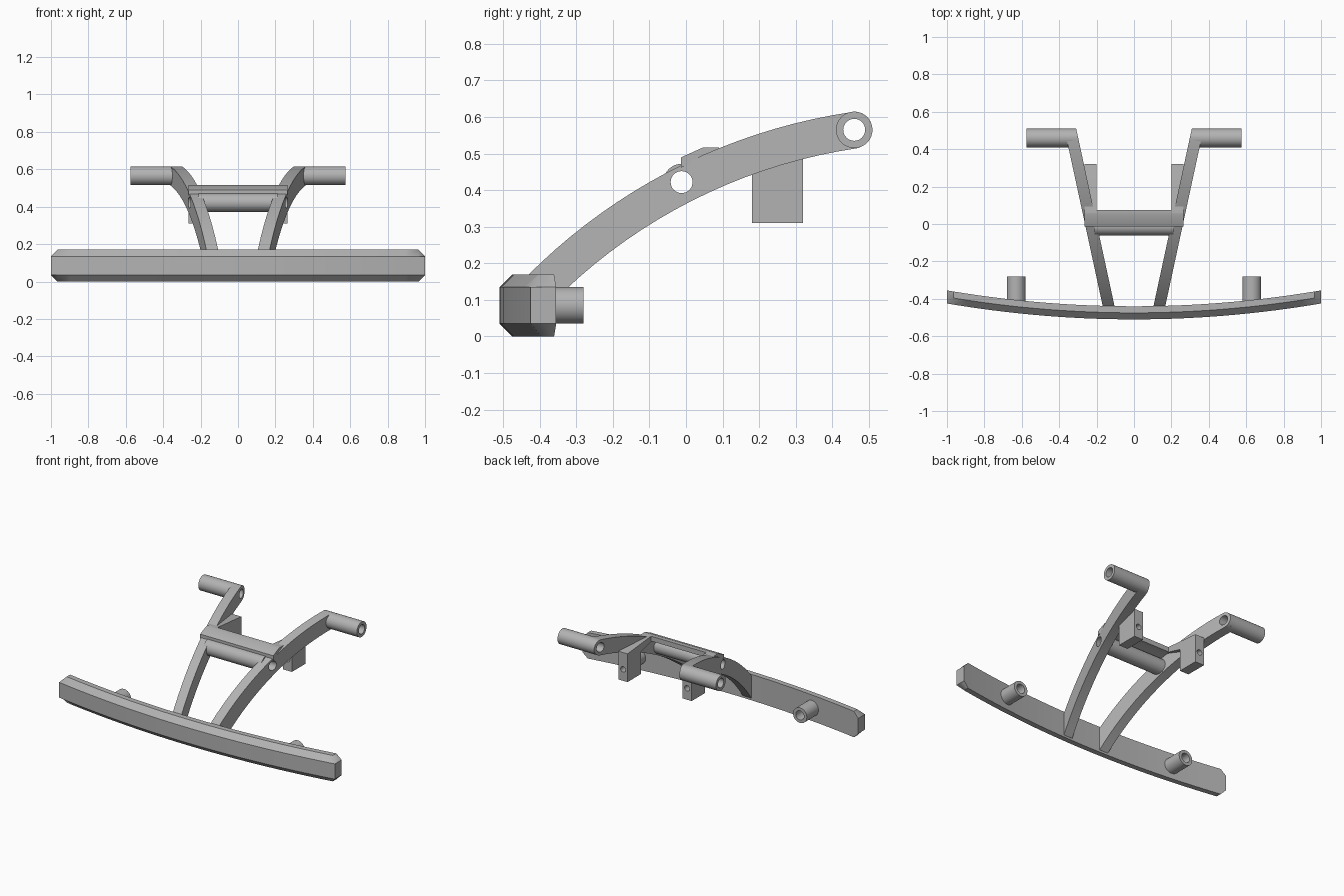
import bpy, bmesh
from math import sin, cos, pi, radians
from mathutils import Matrix

if "Cube" in bpy.data.objects:
    bpy.data.objects.remove(bpy.data.objects["Cube"])

grey = bpy.data.materials.new("plain_grey")
grey.use_nodes = True
grey.diffuse_color = (0.45, 0.45, 0.45, 1)
grey.node_tree.nodes["Principled BSDF"].inputs["Base Color"].default_value = grey.diffuse_color

SIDES = (("left", 1), ("right", -1))
TUBE_R, HOLE_R, BOLT_R = 0.05, 0.03, 0.018
PIVOT = (-0.012, 0.422)      # cross tube axis (y, z)
TIP = (0.46, 0.565)          # arm tip axis (y, z)
ARC = (0.683, -0.9435)       # centre of the arm curve (y, z)
R_TOP, R_LOW = 1.574, 1.474


def make(name, bm):
    """Turn a bmesh into a grey object with clean normals."""
    bmesh.ops.recalc_face_normals(bm, faces=bm.faces)
    me = bpy.data.meshes.new(name)
    bm.to_mesh(me)
    bm.free()
    me.materials.append(grey)
    ob = bpy.data.objects.new(name, me)
    bpy.context.collection.objects.link(ob)
    return ob


def loft(name, rings, closed=False):
    """Skin equal rings of points; closed joins last to first, else caps."""
    bm = bmesh.new()
    loops = [[bm.verts.new(p) for p in ring] for ring in rings]
    n = len(loops[0])
    pairs = list(zip(loops, loops[1:]))
    if closed:
        pairs.append((loops[-1], loops[0]))
    else:
        bm.faces.new(loops[0])
        bm.faces.new(loops[-1])
    for a, b in pairs:
        for i in range(n):
            j = (i + 1) % n
            bm.faces.new((a[i], a[j], b[j], b[i]))
    return make(name, bm)


def circle(r, n=32):
    return [(r * cos(2 * pi * i / n), r * sin(2 * pi * i / n)) for i in range(n)]


def tube(name, axis, a, b, u, v):
    """Hollow tube along x or y from a to b, at the other two coordinates u, v."""
    def ring(r, t):
        return [(t, u + p, v + q) if axis == "x" else (u + p, t, v + q) for p, q in circle(r)]
    return loft(name, [ring(TUBE_R, a), ring(TUBE_R, b), ring(HOLE_R, b), ring(HOLE_R, a)], True)


def prism(name, pts, xa, xb):
    """Extrude a y-z outline between two x positions given as functions of y."""
    return loft(name, [[(f(y), y, z) for y, z in pts] for f in (xa, xb)])


def drill(ob, axis, r, centre):
    """Cut a round hole through an object along x or y."""
    bm = bmesh.new()
    turn = Matrix.Rotation(pi / 2, 4, "Y" if axis == "x" else "X")
    bmesh.ops.create_cone(bm, cap_ends=True, segments=32, radius1=r, radius2=r, depth=0.4,
                          matrix=Matrix.Translation(centre) @ turn)
    cutter = make("cutter", bm)
    mod = ob.modifiers.new("hole", "BOOLEAN")
    mod.operation, mod.solver, mod.object = "DIFFERENCE", "EXACT", cutter
    bpy.context.view_layer.objects.active = ob
    bpy.ops.object.modifier_apply(modifier=mod.name)
    bpy.data.objects.remove(cutter)


def arc(r, a0, a1, n=20):
    angles = [radians(a0 + (a1 - a0) * i / n) for i in range(n + 1)]
    return [(ARC[0] + r * cos(a), ARC[1] + r * sin(a)) for a in angles]


parts = []

# Bowed bumper with chamfered front edges and cut corners
section = [(0, 0.035), (0, 0.135), (0.035, 0.17), (0.07, 0.17), (0.07, 0), (0.035, 0)]
stations = [-1] + [0.965 * (i / 14 - 1) for i in range(29)] + [1]
rings = []
for x in stations:
    front = -0.51 + 0.085 * x * x
    lo, hi = (0.035, 0.135) if abs(x) == 1 else (0, 0.17)
    rings.append([(x, front + d, min(max(z, lo), hi)) for d, z in section])
parts.append(loft("bumper", rings))

# Arm outline: curved bar with a rounded tip, foot buried in the bumper
tip_angle = 98.4
tip = [(TIP[0] + TUBE_R * cos(radians(a)), TIP[1] + TUBE_R * sin(radians(a)))
       for a in range(85, -80, -12)]
arm_outline = (arc(R_TOP, 137.1, tip_angle) + tip
               + arc(R_LOW, tip_angle, 139.5) + [(-0.47, 0.03)])

# Bracket outline: sloping strap ending in a hanging block
bracket_outline = [(0.06, 0.517), (0.08, 0.517), (0.32, 0.495), (0.32, 0.31),
                   (0.18, 0.31), (0.18, 0.455), (0.06, 0.487)]

for side, s in SIDES:
    arm = prism(side + "_arm", arm_outline,
                lambda y: s * (0.199 + 0.216 * y), lambda y: s * (0.262 + 0.216 * y))
    drill(arm, "x", HOLE_R, (s * 0.33, *TIP))
    drill(arm, "x", HOLE_R, (s * 0.23, *PIVOT))
    bracket = prism(side + "_bracket", bracket_outline, lambda y: s * 0.2, lambda y: s * 0.265)
    drill(bracket, "y", BOLT_R, (s * 0.232, 0.25, 0.385))
    parts += [arm, bracket,
              tube(side + "_tip_tube", "x", s * 0.33, s * 0.575, *TIP),
              tube(side + "_bumper_post", "y", -0.28, -0.435, s * 0.63, 0.085)]

# Cross members between the arms
parts.append(tube("cross_tube", "x", -0.21, 0.21, *PIVOT))
plate_outline = [(-0.013, 0.462), (-0.013, 0.49), (0.047, 0.517),
                 (0.075, 0.517), (0.075, 0.485), (0.047, 0.485)]
parts.append(prism("cross_plate", plate_outline, lambda y: -0.265, lambda y: 0.265))

# Smooth the round surfaces, keep edges crisp
bpy.ops.object.select_all(action="DESELECT")
for ob in parts:
    ob.select_set(True)
bpy.context.view_layer.objects.active = parts[0]
bpy.ops.object.shade_smooth_by_angle(angle=radians(30))
